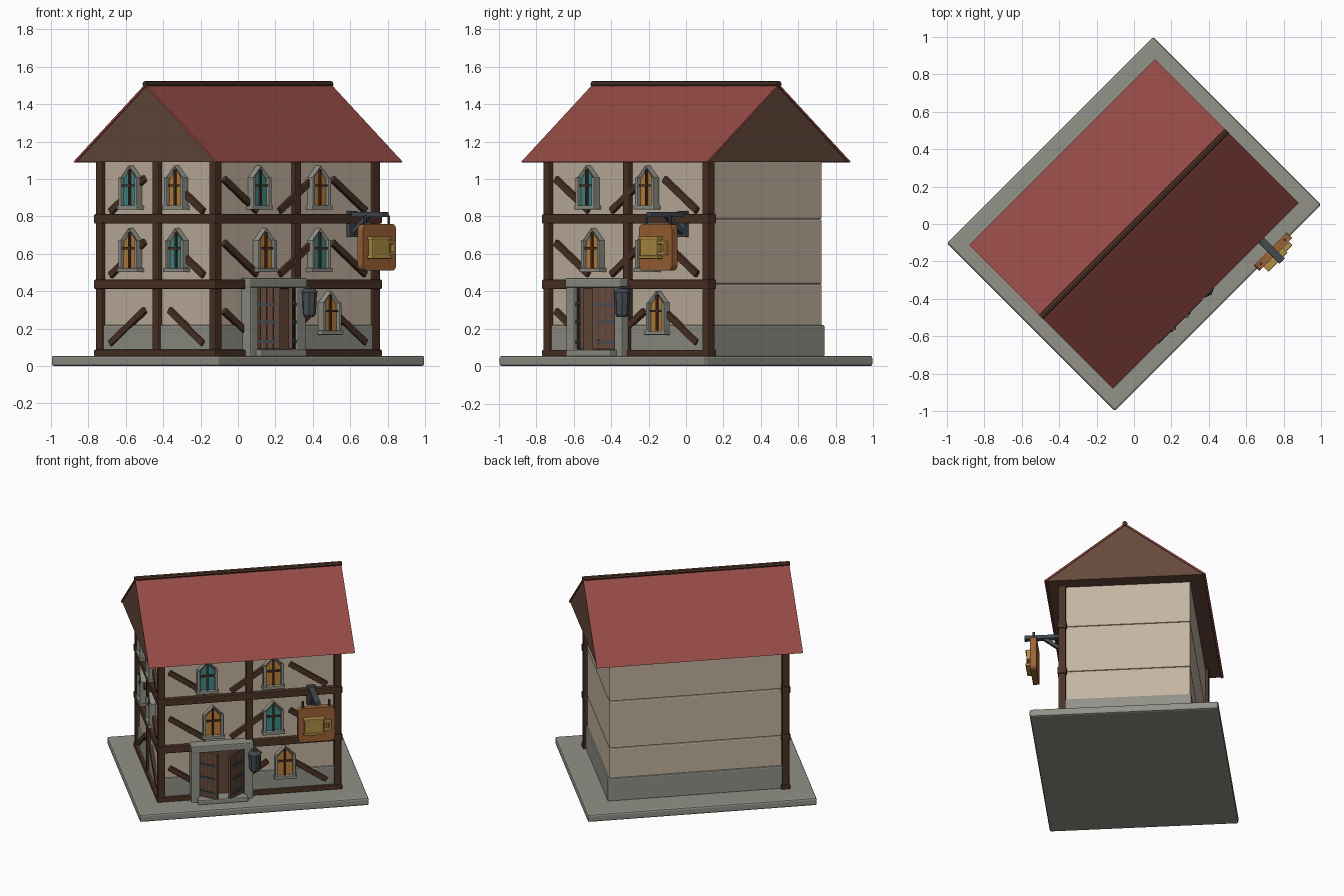
import bpy, bmesh, math
from mathutils import Matrix

if "Cube" in bpy.data.objects:
    bpy.data.objects.remove(bpy.data.objects["Cube"])

T = Matrix.Translation


def lin(c):
    c /= 255
    return c / 12.92 if c <= 0.04045 else ((c + 0.055) / 1.055) ** 2.4


def material(name, r, g, b):
    m = bpy.data.materials.new(name)
    m.diffuse_color = (lin(r), lin(g), lin(b), 1)
    m.use_nodes = True
    m.node_tree.nodes["Principled BSDF"].inputs["Base Color"].default_value = m.diffuse_color
    return m


STONE = material("grey_stone", 146, 146, 137)
PLASTER = material("cream_plaster", 196, 180, 160)
TIMBER = material("dark_timber", 75, 50, 38)
ROOF = material("red_tile", 148, 74, 68)
BROWN = material("plank_brown", 101, 73, 59)
METAL = material("slate_metal", 66, 74, 80)
TEAL = material("teal_glass", 62, 138, 136)
AMBER = material("amber_glass", 190, 128, 58)
SIGNWOOD = material("sign_wood", 158, 98, 54)
GOLD = material("brass_yellow", 176, 142, 68)

U, V = 0.60, 0.43                       # half length and half depth of the walls
HOUSE = Matrix.Rotation(math.radians(45), 4, 'Z')
FRONT = HOUSE @ T((0, -V, 0))           # facade frames: x along, -y outward
SIDE = HOUSE @ T((-U, 0, 0)) @ Matrix.Rotation(math.radians(-90), 4, 'Z')


def finish(name, bm, mats, frame):
    bmesh.ops.recalc_face_normals(bm, faces=bm.faces)
    me = bpy.data.meshes.new(name)
    bm.to_mesh(me)
    bm.free()
    me.transform(frame)
    for m in mats:
        me.materials.append(m)
    ob = bpy.data.objects.new(name, me)
    bpy.context.collection.objects.link(ob)
    return ob


def box(name, c, s, mat, frame=HOUSE, bevel=0.0, rot=(0, 'Y')):
    bm = bmesh.new()
    bmesh.ops.create_cube(bm, size=1, matrix=Matrix.Diagonal((*s, 1)))
    if bevel:
        bmesh.ops.bevel(bm, geom=bm.edges[:], offset=bevel, segments=2,
                        profile=0.5, affect='EDGES')
    m = T(c) @ Matrix.Rotation(math.radians(rot[0]), 4, rot[1])
    return finish(name, bm, [mat], frame @ m)


def prism(name, pts, y0, y1, mats, frame=HOUSE, inset=None):
    """Profile in x-z extruded from y0 (outer face) to y1."""
    bm = bmesh.new()
    a = [bm.verts.new((x, y0, z)) for x, z in pts]
    b = [bm.verts.new((x, y1, z)) for x, z in pts]
    face = bm.faces.new(a)
    bm.faces.new(b[::-1])
    n = len(pts)
    for i in range(n):
        bm.faces.new((a[i], b[i], b[(i + 1) % n], a[(i + 1) % n]))
    bmesh.ops.recalc_face_normals(bm, faces=bm.faces)
    if inset:
        bmesh.ops.inset_individual(bm, faces=[face], thickness=inset[0])
        bmesh.ops.translate(bm, verts=face.verts[:], vec=(0, inset[1], 0))
        face.material_index = 1
    return finish(name, bm, mats, frame)


def cylinder(name, c, r1, r2, h, sides, mat, frame=HOUSE, rot=(0, 'Y')):
    bm = bmesh.new()
    bmesh.ops.create_cone(bm, cap_ends=True, segments=sides, radius1=r1, radius2=r2, depth=h)
    m = T(c) @ Matrix.Rotation(math.radians(rot[0]), 4, rot[1])
    return finish(name, bm, [mat], frame @ m)


# Ground slab, stone base and stacked plaster storeys
box("ground_slab", (0, 0, 0.0275), (1.56, 1.27, 0.055), STONE, bevel=0.012)
box("stone_base", (0, 0, 0.135), (1.22, 0.88, 0.17), STONE, bevel=0.008)
for i, (z0, z1) in enumerate([(0.20, 0.438), (0.438, 0.785), (0.785, 1.10)]):
    box(f"storey_wall_{i}", (0, 0, (z0 + z1) / 2), (2 * U, 2 * V, z1 - z0), PLASTER, bevel=0.008)

# Roof: solid gable core, two thin slopes and a ridge cap
TURN = HOUSE @ Matrix.Rotation(math.radians(90), 4, 'Z')
prism("gable_core", [(-0.53, 1.09), (0.53, 1.09), (0, 1.495)], -0.695, 0.695, [BROWN], TURN)
for s, side in ((-1, "back"), (1, "front")):
    prism(f"roof_slope_{side}", [(s * 0.53, 1.087), (s * 0.543, 1.092), (0, 1.508), (0, 1.494)],
          -0.702, 0.702, [ROOF], TURN)
cylinder("ridge_cap", (0, 0, 1.506), 0.017, 0.017, 1.41, 8, TIMBER, rot=(90, 'Y'))


# Timber framing on the two street sides
def brace(name, frame, s, z, w, h, sign):
    ang = -sign * math.degrees(math.atan2(h, w))
    box(name, (s, -0.004, z), (math.hypot(w, h), 0.036, 0.036), TIMBER, frame, 0.004, (ang, 'Y'))


for i, (x, y) in enumerate([(-U, -V), (0, -V), (U, -V), (-U, 0), (-U, V)]):
    box(f"post_{i}", (x, y, 0.575), (0.048, 0.048, 1.04), TIMBER, bevel=0.005)
for tag, frame, half in (("front", FRONT, U), ("side", SIDE, V)):
    for i, (z, h) in enumerate([(0.07, 0.035), (0.437, 0.05), (0.787, 0.05)]):
        box(f"{tag}_beam_{i}", (0, 0, z), (2 * half + 0.06, 0.06, h), TIMBER, frame, 0.005)
for i, z in enumerate((0.21, 0.575, 0.915)):
    for s, sign in ((-0.42, -1), (0, 1), (0.40, -1)):
        brace(f"front_brace_{i}", FRONT, s, z, 0.25, 0.17, sign)
    for s, sign in ((-0.225, 1), (0.22, -1)):
        brace(f"side_brace_{i}", SIDE, s, z, 0.26, 0.18, sign)


# Pointed windows with stone surround, sill and glazing bars
def window(frame, s, z, glass):
    w, sh, top = 0.065, 0.165, 0.232
    pts = [(s - w, z), (s + w, z), (s + w, z + sh), (s, z + top), (s - w, z + sh)]
    prism("window", pts, -0.038, 0.01, [STONE, glass], frame, (0.018, 0.014))
    box("window_sill", (s, -0.02, z + 0.008), (0.155, 0.062, 0.022), STONE, frame, 0.004)
    for k in (-1, 1):
        box("window_jamb", (s + k * 0.06, -0.024, z + 0.09), (0.02, 0.044, 0.16), STONE, frame, 0.004)
    box("window_mullion", (s, -0.028, z + 0.115), (0.011, 0.016, 0.19), TIMBER, frame)
    box("window_crossbar", (s, -0.028, z + 0.125), (0.10, 0.016, 0.011), TIMBER, frame)


for s, z, glass in ((-0.29, 0.84, TEAL), (0.16, 0.84, AMBER), (-0.25, 0.505, AMBER),
                    (0.16, 0.505, TEAL), (0.24, 0.17, AMBER)):
    window(FRONT, s, z, glass)
for s, z, glass in ((-0.19, 0.84, TEAL), (0.155, 0.84, AMBER),
                    (-0.19, 0.505, AMBER), (0.16, 0.505, TEAL)):
    window(SIDE, s, z, glass)

# Doorway: stone surround, step, back panel and two leaves standing ajar
D = -0.195
for k in (-1, 1):
    box("door_jamb", (D + k * 0.18, -0.03, 0.25), (0.06, 0.08, 0.40), STONE, FRONT, 0.006)
box("door_lintel", (D, -0.032, 0.445), (0.425, 0.09, 0.05), STONE, FRONT, 0.006)
box("door_step", (D, -0.05, 0.07), (0.34, 0.13, 0.035), STONE, FRONT, 0.006)
box("door_back", (D, -0.01, 0.25), (0.31, 0.03, 0.36), BROWN, FRONT)
for k in (-1, 1):
    hinge = FRONT @ T((D + k * 0.15, -0.035, 0)) @ Matrix.Rotation(math.radians(k * 38), 4, 'Z')
    box("door_leaf", (-k * 0.07, 0, 0.255), (0.14, 0.022, 0.33), BROWN, hinge, 0.003)
    for j in (-1, 0, 1):
        box("door_plank_seam", (-k * 0.07 + j * 0.035, -0.0115, 0.255), (0.004, 0.002, 0.32), TIMBER, hinge)
    for z in (0.13, 0.235, 0.33):
        box("hinge_strap", (-k * 0.055, -0.014, z), (0.10, 0.009, 0.016), METAL, hinge)
        box("strap_tip", (-k * 0.108, -0.014, z), (0.02, 0.009, 0.02), METAL, hinge, 0, (45, 'Y'))

# Lantern beside the door
LAMP = FRONT @ T((0.025, -0.08, 0))
cylinder("lantern_body", (0, 0, 0.335), 0.038, 0.044, 0.12, 8, METAL, LAMP)
cylinder("lantern_cap", (0, 0, 0.404), 0.05, 0.028, 0.022, 8, METAL, LAMP)
cylinder("lantern_foot", (0, 0, 0.269), 0.026, 0.034, 0.014, 8, METAL, LAMP)
box("lantern_arm", (0, 0.035, 0.42), (0.02, 0.09, 0.018), METAL, LAMP)

# Hanging sign with bracket and tankard
S = 0.42
box("sign_arm", (S, -0.135, 0.81), (0.04, 0.27, 0.028), METAL, FRONT, 0.004)
box("sign_strut", (S, -0.075, 0.755), (0.03, 0.16, 0.024), METAL, FRONT, 0.003, (-38, 'X'))
box("sign_wall_plate", (S, -0.012, 0.76), (0.06, 0.03, 0.14), METAL, FRONT, 0.003)
for k in (-1, 1):
    cylinder("sign_hanger", (S + k * 0.09, -0.20, 0.78), 0.008, 0.008, 0.05, 6, METAL, FRONT)
board = bmesh.new()
bmesh.ops.create_cube(board, size=1, matrix=Matrix.Diagonal((0.25, 0.042, 0.25, 1)))
upright = [e for e in board.edges if abs(e.verts[0].co.y - e.verts[1].co.y) > 0.02]
bmesh.ops.bevel(board, geom=upright, offset=0.03, segments=3, profile=0.5, affect='EDGES')
finish("sign_board", board, [SIGNWOOD], FRONT @ T((S, -0.20, 0.635)))
box("tankard_body", (S - 0.02, -0.236, 0.63), (0.13, 0.034, 0.115), GOLD, FRONT, 0.006)
for z in (0.582, 0.685):
    box("tankard_rim", (S - 0.02, -0.238, z), (0.145, 0.042, 0.018), GOLD, FRONT, 0.004)
for c, s in (((0.068, 0.66), (0.055, 0.018)), ((0.068, 0.602), (0.055, 0.018)),
             ((0.09, 0.631), (0.018, 0.075))):
    box("tankard_handle", (S + c[0], -0.236, c[1]), (s[0], 0.026, s[1]), GOLD, FRONT, 0.004)
